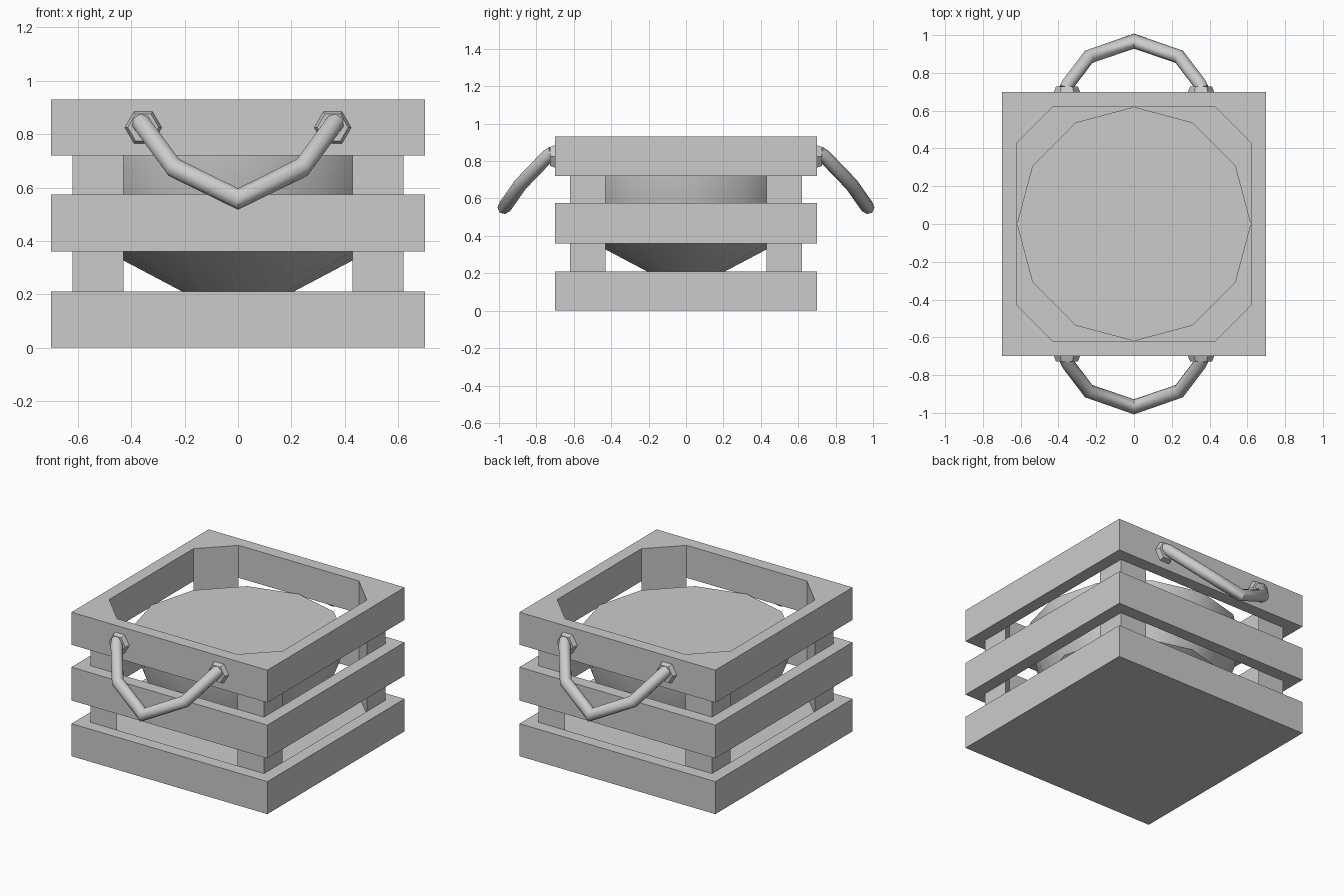
import bpy, bmesh, math
from mathutils import Matrix, Vector

old = bpy.data.objects.get("Cube")
if old:
    bpy.data.objects.remove(old, do_unlink=True)

grey = bpy.data.materials.new("plain grey")
grey.use_nodes = True
COLOUR = (0.6, 0.6, 0.6, 1)
grey.diffuse_color = COLOUR
grey.node_tree.nodes["Principled BSDF"].inputs["Base Color"].default_value = COLOUR

OUT, INN, CUT = 0.70, 0.62, 0.43  # outer half width, inner half width, corner cut


def finish(name, bm, smooth=None):
    bmesh.ops.recalc_face_normals(bm, faces=bm.faces)
    mesh = bpy.data.meshes.new(name)
    bm.to_mesh(mesh)
    bm.free()
    mesh.materials.append(grey)
    obj = bpy.data.objects.new(name, mesh)
    bpy.context.collection.objects.link(obj)
    if smooth:
        bpy.ops.object.select_all(action='DESELECT')
        obj.select_set(True)
        bpy.context.view_layer.objects.active = obj
        bpy.ops.object.shade_smooth_by_angle(angle=math.radians(smooth))
    return obj


def loop(bm, points, z):
    return [bm.verts.new((x, y, z)) for x, y in points]


def bridge(bm, a, b):
    n = len(a)
    for i in range(n):
        j = (i + 1) % n
        bm.faces.new((a[i], a[j], b[j], b[i]))


SQUARE = [(-OUT, -OUT), (OUT, -OUT), (OUT, OUT), (-OUT, OUT)]
OCTAGON = [(-CUT, -INN), (CUT, -INN), (INN, -CUT), (INN, CUT),
           (CUT, INN), (-CUT, INN), (-INN, CUT), (-INN, -CUT)]


def rim(bm, square, octagon):
    for i in range(4):
        a, b = octagon[2 * i], octagon[2 * i + 1]
        bm.faces.new((square[i], square[(i + 1) % 4], b, a))
        bm.faces.new((square[i], a, octagon[2 * i - 1]))


def slat_ring(name, z0, z1, floor=None):
    """Square band with an eight-sided opening, or a tray if floor is given."""
    bm = bmesh.new()
    low, high = loop(bm, SQUARE, z0), loop(bm, SQUARE, z1)
    bridge(bm, low, high)
    inner_high = loop(bm, OCTAGON, z1)
    inner_low = loop(bm, OCTAGON, z0 if floor is None else floor)
    bridge(bm, inner_low, inner_high)
    rim(bm, high, inner_high)
    if floor is None:
        rim(bm, low, inner_low)
    else:
        bm.faces.new(low)
        bm.faces.new(inner_low)
    finish(name, bm)


# Crate bands
slat_ring("base_tray", 0, 0.21, floor=0.19)
slat_ring("middle_band", 0.36, 0.575)
slat_ring("top_band", 0.72, 0.93)

# Three-sided corner posts showing in the gaps
for level, z0, z1 in (("lower", 0.21, 0.36), ("upper", 0.575, 0.72)):
    for sx, side in ((-1, "right"), (1, "left")):
        for sy, end in ((-1, "front"), (1, "back")):
            bm = bmesh.new()
            corner = [(sx * INN, sy * INN), (sx * CUT, sy * INN), (sx * INN, sy * CUT)]
            low, high = loop(bm, corner, z0), loop(bm, corner, z1)
            bridge(bm, low, high)
            bm.faces.new(low)
            bm.faces.new(high)
            finish(f"{level}_{end}_{side}_post", bm)

# Twelve-sided filled bowl
bm = bmesh.new()
rings = []
for r, z in ((0.18, 0.195), (0.53, 0.38), (0.60, 0.56), (0.62, 0.73)):
    rings.append(loop(bm, [(r * math.cos(math.tau * k / 12), r * math.sin(math.tau * k / 12))
                           for k in range(12)], z))
for a, b in zip(rings, rings[1:]):
    bridge(bm, a, b)
bm.faces.new(rings[0])
bm.faces.new(rings[-1])
finish("bowl", bm, 40)

# Handles: mitred tubes hanging from six-sided mounts
half = [(0.365, 0.71, 0.845), (0.35, 0.74, 0.825), (0.24, 0.885, 0.675)]


def handle(name, sy):
    path = [Vector((-x, sy * y, z)) for x, y, z in half]
    path.append(Vector((0, sy * 0.968, 0.557)))
    path += [Vector((x, sy * y, z)) for x, y, z in reversed(half)]
    up = Vector((0, sy * 0.75, 0.66))
    bm = bmesh.new()
    tube = []
    for i, p in enumerate(path):
        before = (p - path[i - 1]).normalized() if i else None
        after = (path[i + 1] - p).normalized() if i < len(path) - 1 else None
        t = ((before or after) + (after or before)).normalized()
        stretch = 1 / max(0.7, t.dot(after or before))
        n = (up - t * t.dot(up)).normalized()
        b = t.cross(n) * stretch
        tube.append([bm.verts.new(p + 0.037 * (n * math.cos(a) + b * math.sin(a)))
                     for a in (math.tau * k / 8 for k in range(8))])
    for a, b in zip(tube, tube[1:]):
        bridge(bm, a, b)
    bm.faces.new(tube[0])
    bm.faces.new(tube[-1])
    finish(name, bm, 50)


for sy, end in ((-1, "front"), (1, "back")):
    handle(f"{end}_handle", sy)
    for sx, side in ((-1, "right"), (1, "left")):
        bm = bmesh.new()
        place = (Matrix.Translation((sx * 0.355, sy * 0.713, 0.825))
                 @ Matrix.Rotation(-sy * math.pi / 2, 4, 'X')
                 @ Matrix.Rotation(math.pi / 6, 4, 'Z'))
        bmesh.ops.create_cone(bm, cap_ends=True, segments=6, radius1=0.07,
                              radius2=0.058, depth=0.03, matrix=place)
        # turn the points of the mount sideways
        if max(abs(v.co.x - sx * 0.355) for v in bm.verts) < 0.065:
            bmesh.ops.rotate(bm, verts=bm.verts, cent=(sx * 0.355, 0, 0.825),
                             matrix=Matrix.Rotation(math.pi / 6, 3, 'Y'))
        finish(f"{end}_{side}_mount", bm)
